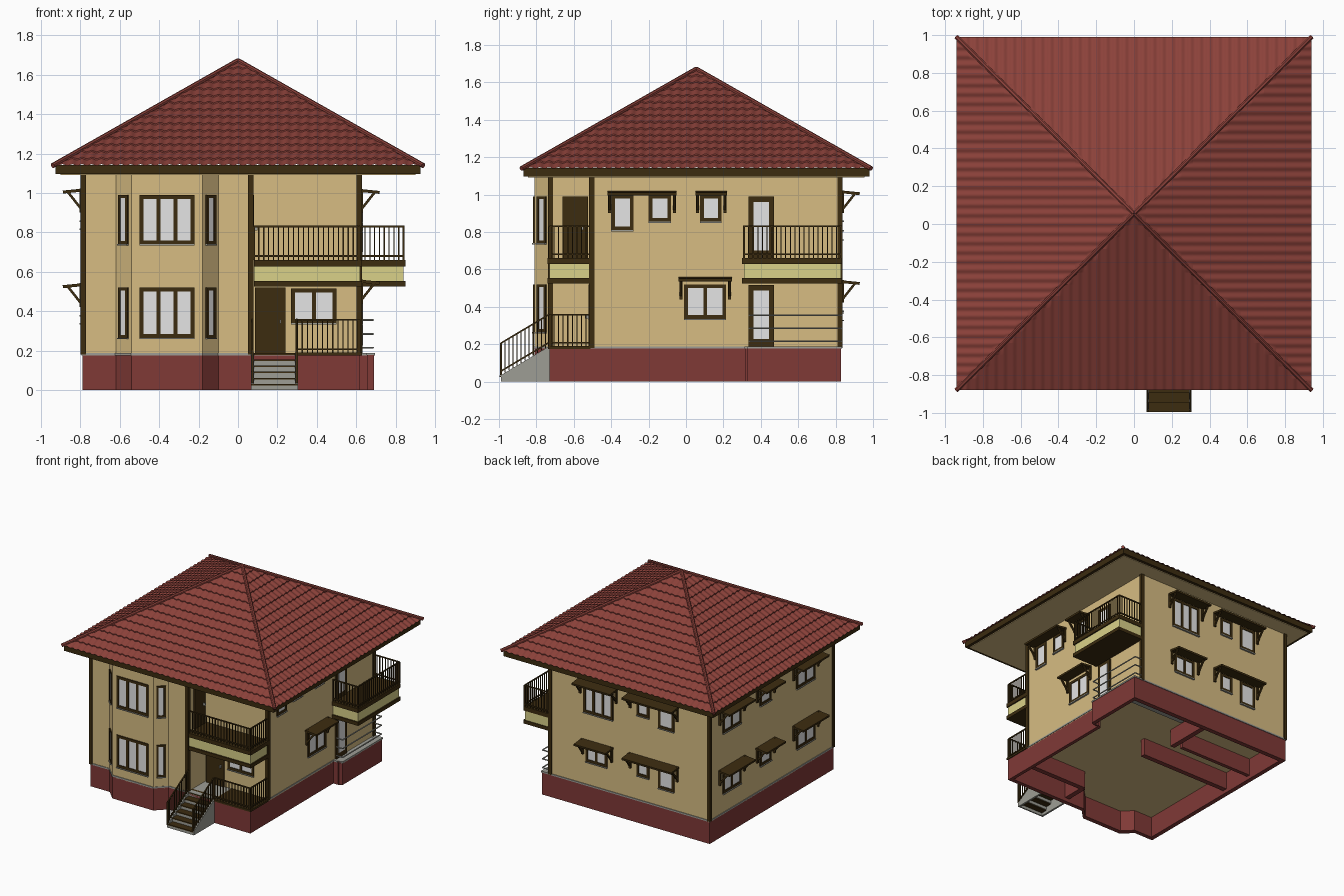
import bpy, bmesh, math
from mathutils import Matrix, Vector

if "Cube" in bpy.data.objects:
    bpy.data.objects.remove(bpy.data.objects["Cube"])

COLOURS = {
    "wall_tan": (0.68, 0.505, 0.225), "timber_brown": (0.045, 0.025, 0.005),
    "roof_red": (0.26, 0.053, 0.042), "plinth_red": (0.215, 0.041, 0.037),
    "glass_grey": (0.78, 0.78, 0.78), "concrete_grey": (0.34, 0.34, 0.3),
    "balcony_yellow": (0.7, 0.64, 0.25),
}
MATS = {}
for label, rgb in COLOURS.items():
    m = bpy.data.materials.new(label)
    m.use_nodes = True
    m.diffuse_color = (*rgb, 1)
    m.node_tree.nodes["Principled BSDF"].inputs["Base Color"].default_value = (*rgb, 1)
    MATS[label] = m

TAN, BROWN, ROOF, RED, GLASS, GREY, YELLOW = COLOURS
ID = Matrix.Identity(4)
parts = {}


def mesh_of(name, mat):
    """Mesh collecting every piece of one part."""
    return parts.setdefault(name, (bmesh.new(), mat))[0]


def box(name, mat, x, y, z, M=ID):
    size = Matrix.Diagonal((x[1] - x[0], y[1] - y[0], z[1] - z[0], 1))
    centre = Matrix.Translation((sum(x) / 2, sum(y) / 2, sum(z) / 2))
    bmesh.ops.create_cube(mesh_of(name, mat), size=1, matrix=M @ centre @ size)


def bar(name, mat, a, b, r, M=ID, sides=4):
    a, b = M @ Vector(a), M @ Vector(b)
    d = b - a
    turn = d.to_track_quat("Z", "Y").to_matrix().to_4x4() @ Matrix.Rotation(math.pi / sides, 4, "Z")
    bmesh.ops.create_cone(mesh_of(name, mat), cap_ends=True, segments=sides, radius1=r, radius2=r,
                          depth=d.length, matrix=Matrix.Translation((a + b) / 2) @ turn)


def sweep(bm, faces, vec):
    out = bmesh.ops.extrude_face_region(bm, geom=faces, use_keep_orig=True)["geom"]
    bmesh.ops.translate(bm, verts=[v for v in out if isinstance(v, bmesh.types.BMVert)], vec=vec)


def prism(name, mat, points, z0, z1):
    bm = mesh_of(name, mat)
    sweep(bm, [bm.faces.new([bm.verts.new((x, y, z0)) for x, y in points])], (0, 0, z1 - z0))


def hollow_prism(name, mat, points, z0, z1, outer, inner):
    """Wall following an outline, between two scalings of it."""
    bm = mesh_of(name, mat)
    out, inn = [[bm.verts.new((x * f, y * f, z0)) for x, y in points] for f in (outer, inner)]
    sweep(bm, [bm.faces.new((out[i - 1], out[i], inn[i], inn[i - 1])) for i in range(len(out))], (0, 0, z1 - z0))


def wall_frame(x, y, degrees):
    """Local x runs along the wall, local -y points outward."""
    return Matrix.Translation((x, y, 0)) @ Matrix.Rotation(math.radians(degrees), 4, "Z")


def window(M, u0, u1, z0, z1, panes=1, t=0.02):
    step = (u1 - u0 - t) / panes
    for i in range(panes + 1):
        box("window_frames", BROWN, (u0 + i * step, u0 + i * step + t), (-0.008, 0.01), (z0, z1), M)
    for z in (z0, z1 - t):
        box("window_frames", BROWN, (u0, u1), (-0.008, 0.01), (z, z + t), M)
    box("window_glass", GLASS, (u0 + t / 2, u1 - t / 2), (-0.003, 0.01), (z0 + t / 2, z1 - t / 2), M)
    box("window_sills", GREY, (u0, u1), (-0.014, 0.01), (z0 - 0.007, z0), M)


def awning(M, u0, u1, z):
    tilt = M @ Matrix.Translation((0, 0, z)) @ Matrix.Rotation(0.1, 4, "X")
    box("awnings", BROWN, (u0, u1), (-0.1, 0), (-0.015, 0), tilt)
    for u in (u0 + 0.012, u1 - 0.012):
        box("awnings", BROWN, (u - 0.008, u + 0.008), (-0.014, 0), (z - 0.12, z), M)
        bar("awnings", BROWN, (u, -0.008, z - 0.1), (u, -0.075, z - 0.015), 0.009, M)


def door(M, u0, u1, z0, z1, glazed=False):
    box("doors", BROWN, (u0, u1), (-0.012, 0.01), (z0, z1), M)
    if glazed:
        box("door_glass", GLASS, (u0 + 0.027, u1 - 0.027), (-0.015, 0), (z0 + 0.04, z1 - 0.03), M)
    else:
        box("door_handles", GREY, (u1 - 0.03, u1 - 0.022), (-0.03, 0), (z0 + 0.15, z0 + 0.17), M)


def railing(name, a, b, height, gap=0.025):
    a, b, up = Vector(a), Vector(b), Vector((0, 0, height))
    n = max(2, round((b - a).length / gap))
    for f in (0.12, 1):
        bar(name, BROWN, a + up * f, b + up * f, 0.006)
    for i in range(n + 1):
        p = a.lerp(b, i / n)
        bar(name, BROWN, p, p + up, 0.008 if i in (0, n) else 0.004)


# Plinth, floors and walls
L, R, F, B = -0.79, 0.62, -0.73, 0.83
PORCH_X, PORCH_Y, TERRACE_X, TERRACE_Y = 0.07, -0.51, 0.69, 0.33
bay = [(L, F), (-0.62, F), (-0.54, -0.81), (-0.18, -0.81), (-0.1, F)]
base = bay + [(R, F), (R, TERRACE_Y), (TERRACE_X, TERRACE_Y), (TERRACE_X, B), (L, B)]
hollow_prism("plinth", RED, base, 0, 0.178, 1, 0.955)
hollow_prism("plinth_cap", GREY, base, 0.176, 0.188, 1.006, 0.95)
for x, y in [((L, 0.05), (0.14, 0.18)), ((L, -0.1), (0.42, 0.45)), ((-0.06, -0.02), (0.4, B)),
             ((PORCH_X, R), (-0.53, -0.49)), ((0.05, 0.09), (F, PORCH_Y))]:
    inside = [[max(x[0], L + 0.02), min(x[1], R - 0.01)], [max(y[0], F + 0.02), min(y[1], B - 0.02)]]
    box("foundation_walls", RED, *inside, (0.03, 0.175))
box("cellar_slab", GREY, (0, 0.6), (0.55, 0.78), (0.155, 0.172))
prism("walls", TAN, bay + [(PORCH_X, F), (PORCH_X, PORCH_Y), (R, PORCH_Y), (R, B), (L, B)], 0.17, 1.1)
box("porch_floor", BROWN, (0.3, R + 0.008), (F - 0.008, PORCH_Y), (0.175, 0.19))
box("porch_landing", GREY, (PORCH_X, 0.3), (F, PORCH_Y), (0.17, 0.187))
box("terrace_floor", GREY, (R, TERRACE_X), (TERRACE_Y, B), (0.17, 0.187))

# Corner posts
for x, y in [(L, F), (L, B), (R, B), (R, PORCH_Y), (PORCH_X, F)]:
    cx, cy = x - math.copysign(0.006, x), y - math.copysign(0.006, y)
    box("corner_posts", BROWN, (cx - 0.014, cx + 0.014), (cy - 0.014, cy + 0.014), (0.18, 1.1))

# Balconies
for x, y in [((PORCH_X + 0.01, R), (F, PORCH_Y)), ((R, 0.84), (0.31, B))]:
    wide = [(x[0], x[1] + 0.01), (y[0] - 0.01, y[1] + 0.005)]
    box("balcony_beams", BROWN, *wide, (0.525, 0.553))
    box("balcony_bands", YELLOW, x, y, (0.553, 0.628))
    box("balcony_floors", BROWN, *wide, (0.628, 0.66))
for z in (0.66, 0.187):
    left = PORCH_X + 0.01 if z > 0.5 else 0.3
    railing("porch_railings", (left, F + 0.005, z), (R - 0.01, F + 0.005, z), 0.17)
    railing("porch_railings", (R - 0.005, F, z), (R - 0.005, PORCH_Y, z), 0.17)
for a, b in [((R, 0.31), (0.84, 0.31)), ((0.84, 0.31), (0.84, B)), ((0.84, B), (R, B))]:
    railing("side_balcony_railing", (*a, 0.66), (*b, 0.66), 0.17)

# Side terrace pipe rails
for z in (0.215, 0.285, 0.355):
    for a, b in [((R, 0.34), (0.685, 0.34)), ((0.685, 0.34), (0.685, B)), ((0.685, B), (R, B))]:
        bar("terrace_pipe_rails", GREY, (*a, z), (*b, z), 0.005, sides=8)

# Entrance steps
STEPS, SX0, SX1, SY = 6, 0.065, 0.305, -0.99
run, rise = (F - SY) / (STEPS - 1), 0.187 / STEPS
for i in range(STEPS):
    y, z = SY + i * run, (i + 1) * rise
    box("step_risers", GREY, (SX0, SX1), (y, y + 0.01), (z - rise, z - 0.008))
    box("step_treads", BROWN, (SX0 + 0.002, SX1 - 0.002), (y - 0.006, y + run + 0.005), (z - 0.008, z))
for x in (SX0, SX1 - 0.015):
    bm = mesh_of("step_sides", GREY)
    outline = [(SY, 0), (F, 0), (F, 0.19), (SY, 0.034)]
    sweep(bm, [bm.faces.new([bm.verts.new((x, y, z)) for y, z in outline])], (0.015, 0, 0))
    railing("step_railings", (x + 0.008, SY, 0.035), (x + 0.008, F, 0.19), 0.17)

# Bay windows, porch openings
front_bay = wall_frame(0, -0.81, 0)
for z0, z1 in ((0.265, 0.52), (0.74, 0.99)):
    window(front_bay, -0.5, -0.22, z0, z1, 3)
    for x, turn in ((-0.58, -45), (-0.14, 45)):
        window(wall_frame(x, -0.77, turn), -0.034, 0.034, z0, z1, 1, 0.015)
porch = wall_frame(0, PORCH_Y, 0)
door(porch, 0.085, 0.24, 0.187, 0.52)
window(porch, 0.27, 0.5, 0.34, 0.515, 2)
door(wall_frame(PORCH_X, 0, 90), -0.66, -0.525, 0.66, 0.99)

# Left side wall
left_wall = wall_frame(R, 0, 90)
window(left_wall, -0.4, -0.28, 0.81, 1)
window(left_wall, -0.2, -0.08, 0.855, 1)
window(left_wall, 0.075, 0.19, 0.855, 1)
window(left_wall, -0.01, 0.215, 0.335, 0.52, 2)
for u0, u1, z in ((-0.42, -0.05, 1.02), (0.05, 0.22, 1.02), (-0.04, 0.245, 0.56)):
    awning(left_wall, u0, u1, z)
for z in (0.187, 0.66):
    door(left_wall, 0.335, 0.47, z, z + 0.33, True)

# Back and right side walls
back_wall, right_wall = wall_frame(0, B, 180), wall_frame(L, 0, -90)
window(back_wall, -0.32, -0.06, 0.76, 1, 3)
awning(back_wall, -0.36, -0.02, 1.022)
window(back_wall, -0.3, -0.11, 0.37, 0.52, 2)
awning(back_wall, -0.34, -0.06, 0.542)
for top in (0.52, 1):
    window(back_wall, 0.15, 0.26, top - 0.14, top)
    window(back_wall, 0.34, 0.48, top - 0.19, top)
    awning(back_wall, 0.08, 0.52, top + 0.022)
    for u0, u1, depth, panes in ((-0.67, -0.44, 0.18, 2), (-0.2, -0.06, 0.14, 1), (0.26, 0.49, 0.18, 2)):
        window(right_wall, u0, u1, top - depth, top, panes)
        awning(right_wall, u0 - 0.05, u1 + 0.05, top + 0.022)

# Eaves
box("fascia", BROWN, (-0.925, 0.925), (-0.87, 0.98), (1.097, 1.142))
box("soffit", TAN, (-0.9, 0.9), (-0.845, 0.955), (1.092, 1.1))

# Tiled roof: four slopes with rolled columns and overlapping courses
corners = [Vector((x, y, 1.135)) for x, y in ((-0.94, -0.88), (0.94, -0.88), (0.94, 0.99), (-0.94, 0.99))]
apex = Vector((0, 0.055, 1.667))
COURSES, COLUMNS, FINE = 15, 38, 8
bm = mesh_of("roof_tiles", ROOF)
for i, a in enumerate(corners):
    b = corners[(i + 1) % 4]
    up = apex - (a + b) / 2
    previous = None
    for k in range(COURSES * 2):
        t, lip = ((k + 1) // 2) / COURSES, 0.007 * (k % 2 == 0)
        row = []
        for j in range(COLUMNS * FINE + 1):
            s = min(max(j / (COLUMNS * FINE), t / 2), 1 - t / 2)
            wave = 0.004 * math.cos(math.tau * s * COLUMNS)
            row.append(bm.verts.new(a.lerp(b, s) + up * t + Vector((0, 0, lip + wave))))
        if previous:
            for j in range(len(row) - 1):
                bm.faces.new((previous[j], previous[j + 1], row[j + 1], row[j])).smooth = True
        previous = row
    lift = Vector((0, 0, 0.004))
    bar("roof_hips", ROOF, a + lift, apex + lift, 0.013, sides=8)
bmesh.ops.remove_doubles(bm, verts=bm.verts, dist=0.00001)

# Turn the collected parts into objects
for name, (bm, mat) in parts.items():
    if name != "roof_tiles":
        bmesh.ops.recalc_face_normals(bm, faces=bm.faces)
    mesh = bpy.data.meshes.new(name)
    bm.to_mesh(mesh)
    bm.free()
    mesh.set_sharp_from_angle(angle=math.radians(35))
    mesh.materials.append(MATS[mat])
    bpy.context.collection.objects.link(bpy.data.objects.new(name, mesh))
